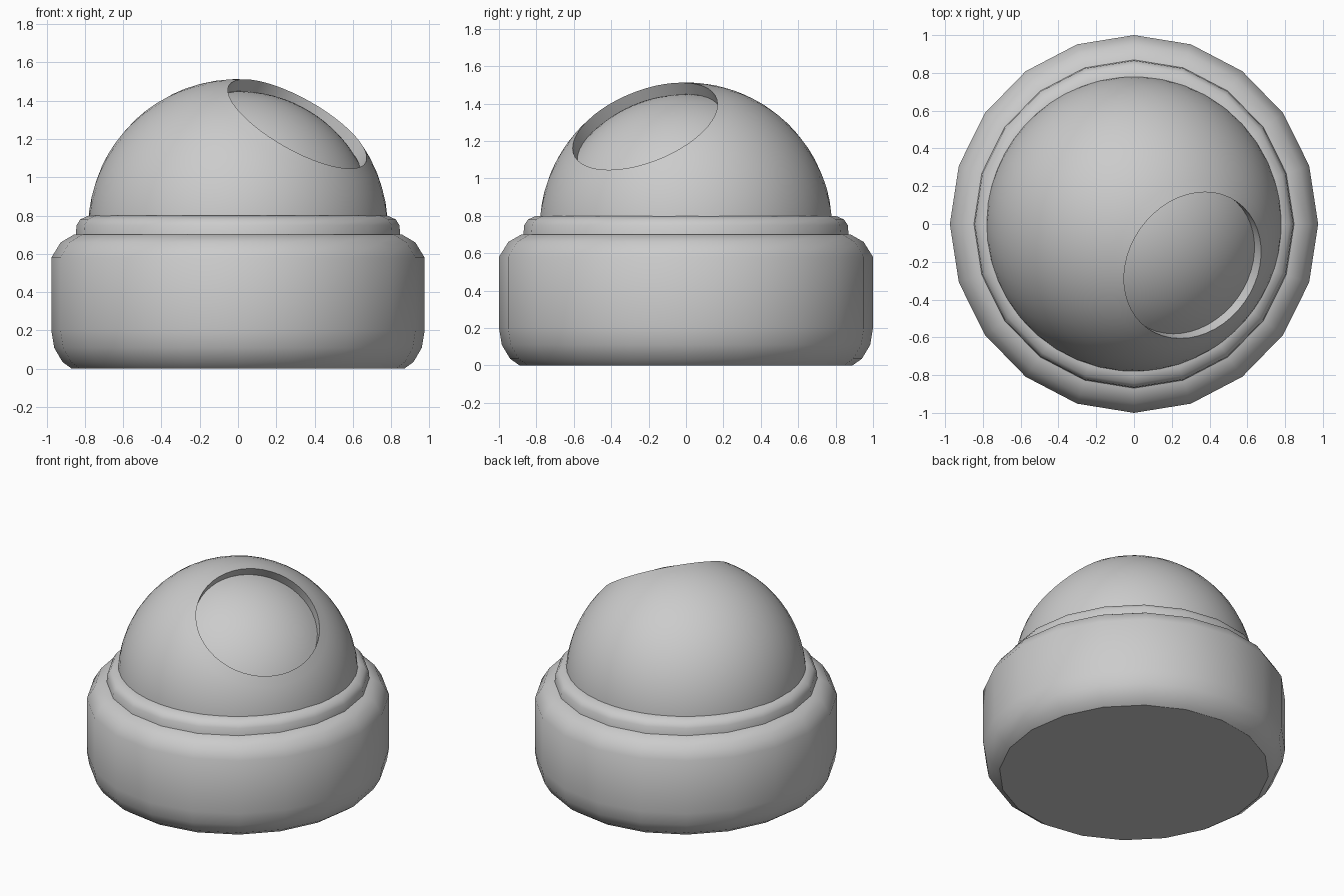
import bpy, bmesh
from math import sin, cos, asin, pi, radians
from mathutils import Vector, Matrix

cube = bpy.data.objects.get("Cube")
if cube:
    bpy.data.objects.remove(cube, do_unlink=True)

grey = bpy.data.materials.new("light grey plastic")
grey.use_nodes = True
GREY = (0.6, 0.6, 0.6, 1)
grey.diffuse_color = GREY
grey.node_tree.nodes["Principled BSDF"].inputs["Base Color"].default_value = GREY


def lathe(name, profile, sides, matrix=Matrix(), cut_z=None, angle=35):
    """Spin a (radius, height) profile around z, then place it with a matrix."""
    bm = bmesh.new()
    rings = []
    for r, z in profile:
        if r < 1e-5:
            rings.append([bm.verts.new((0, 0, z))] * sides)
        else:
            rings.append([bm.verts.new((r * cos(2 * pi * i / sides), r * sin(2 * pi * i / sides), z))
                          for i in range(sides)])
    for a, b in zip(rings, rings[1:]):
        for i in range(sides):
            j = (i + 1) % sides
            bm.faces.new(dict.fromkeys((a[i], a[j], b[j], b[i])))
    bm.transform(matrix)
    if cut_z is not None:
        bmesh.ops.bisect_plane(bm, geom=bm.verts[:] + bm.edges[:] + bm.faces[:],
                               plane_co=(0, 0, cut_z), plane_no=(0, 0, 1), clear_inner=True)
    bmesh.ops.recalc_face_normals(bm, faces=bm.faces[:])
    mesh = bpy.data.meshes.new(name)
    bm.to_mesh(mesh)
    bm.free()
    mesh.materials.append(grey)
    obj = bpy.data.objects.new(name, mesh)
    bpy.context.collection.objects.link(obj)
    bpy.ops.object.select_all(action="DESELECT")
    obj.select_set(True)
    bpy.context.view_layer.objects.active = obj
    bpy.ops.object.shade_smooth_by_angle(angle=radians(angle))
    return obj


def arc(radius, start, end, steps):
    """Points on a circle, angle measured from the axis."""
    return [(radius * sin(t), radius * cos(t))
            for t in (start + (end - start) * i / steps for i in range(steps + 1))]


# Housing: wide drum with rounded edges, very slightly oval
oval = Matrix.Diagonal((0.975, 1, 1, 1))
lathe("housing", [(0, 0), (0.89, 0), (0.94, 0.035), (0.985, 0.11), (1, 0.2), (1, 0.58),
                  (0.95, 0.66), (0.88, 0.70), (0.76, 0.70)], 20, oval)

# Collar: low ring that holds the dome
lathe("collar", [(0.87, 0.69), (0.865, 0.75), (0.845, 0.78), (0.80, 0.80), (0.76, 0.80)], 20, oval)

# Dome and lens are turned around the tilted lens axis
aim = Vector((0.465, -0.328, 0.823))
tilt = Matrix.Translation((0, 0, 0.73)) @ aim.to_track_quat("Z", "Y").to_matrix().to_4x4()
DOME_R, LENS_R, HOLE_R = 0.783, 0.72, 0.41
rim, edge = asin(HOLE_R / DOME_R), asin(HOLE_R / LENS_R)

# Dome: shell with a round opening, and the wall of that opening
lens_arc = arc(LENS_R, 0, edge, 10)
lathe("dome", [lens_arc[-1]] + arc(DOME_R, rim, pi, 28), 48, tilt, cut_z=0.72)

# Lens cover: recessed curved window inside the opening
lathe("lens_cover", lens_arc, 48, tilt)
